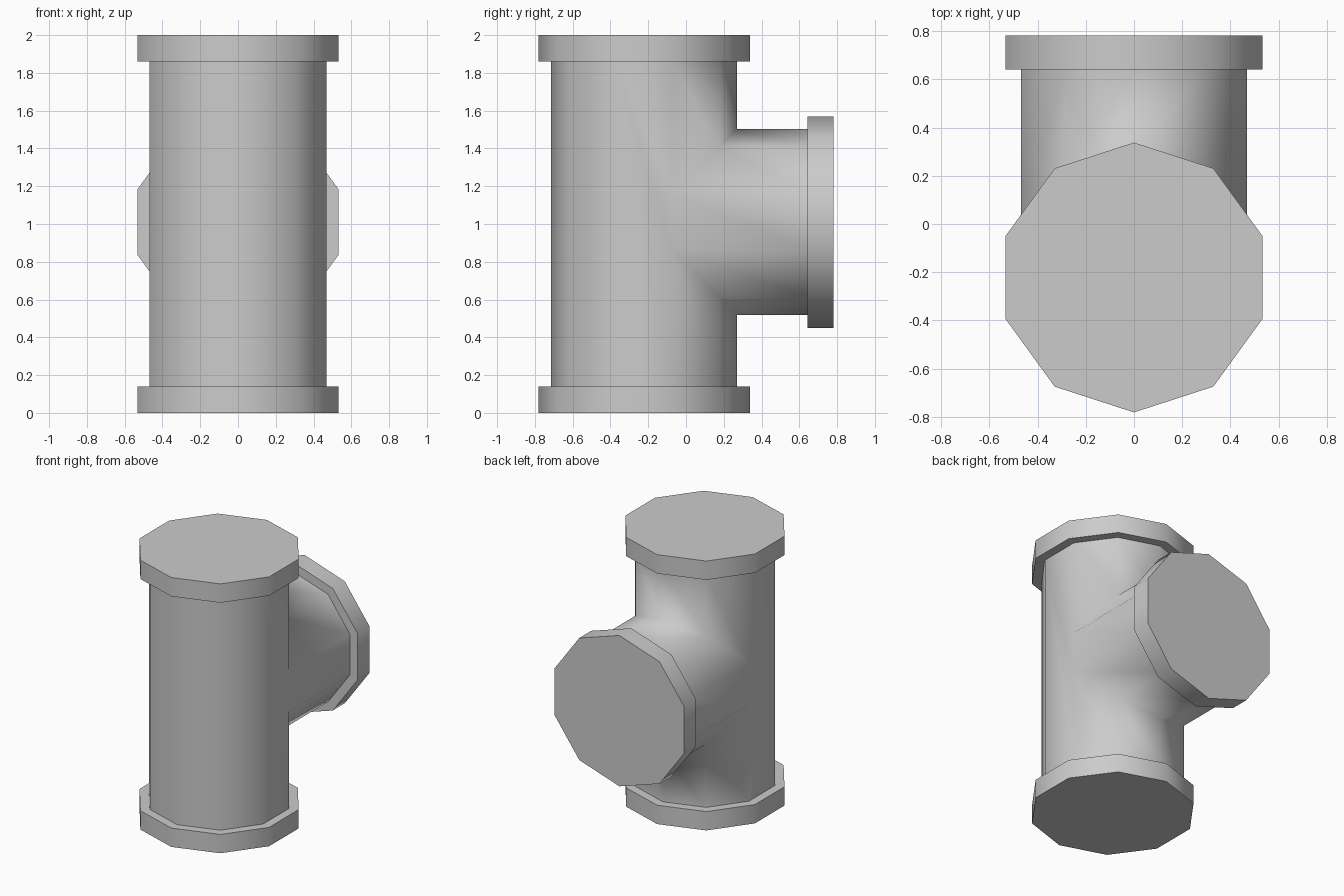
import bpy, bmesh, math
from mathutils import Vector

if "Cube" in bpy.data.objects:
    bpy.data.objects.remove(bpy.data.objects["Cube"])

N = 10            # sides of every tube
R, RF = 0.493, 0.56   # tube and flange radii
YC, ZC = -0.222, 1.01  # run axis (y) and branch axis (z)
LIP = 0.14        # flange thickness
Z_TOP, Y_END = 2.0, 0.782


def finish(bm, name):
    bmesh.ops.recalc_face_normals(bm, faces=bm.faces)
    mesh = bpy.data.meshes.new(name)
    bm.to_mesh(mesh)
    bm.free()
    ob = bpy.data.objects.new(name, mesh)
    bpy.context.collection.objects.link(ob)
    bpy.ops.object.select_all(action='DESELECT')
    ob.select_set(True)
    bpy.context.view_layer.objects.active = ob
    return ob


def flange(name, inner, axis, up):
    """Closed collar: starts at the tube wall, ends in a flat cap."""
    bm = bmesh.new()
    rings = []
    for r, d in ((R, 0), (RF, 0), (RF, LIP)):
        rings.append([bm.verts.new(
            inner + axis * d
            + Vector((1, 0, 0)) * r * math.sin(k * math.tau / N)
            + up * r * math.cos(k * math.tau / N)) for k in range(N)])
    for a, b in zip(rings, rings[1:]):
        for k in range(N):
            j = (k + 1) % N
            bm.faces.new((a[k], a[j], b[j], b[k]))
    bm.faces.new(rings[-1])
    finish(bm, name)
    bpy.ops.object.shade_smooth_by_angle(angle=math.radians(40))


def tee_body():
    bm = bmesh.new()

    def offset(k):
        a = k * math.tau / N
        return R * math.sin(a), R * math.cos(a)

    # run tube rings, back columns are k = -2..2
    def ring(z):
        return {k: bm.verts.new((offset(k)[0], YC + offset(k)[1], z))
                for k in range(-2, N - 2)}
    low, high = ring(LIP), ring(Z_TOP - LIP)

    # saddle where the equal tubes meet, and the outer end of the branch
    def loop(y_end=None):
        out = []
        for sign, ks in ((1, range(-2, 3)), (-1, range(2, -3, -1))):
            for k in ks:
                x, o = offset(k)
                y = YC + o if y_end is None else y_end
                out.append(bm.verts.new((x, y, ZC + sign * o)))
        return out
    saddle, end = loop(), loop(Y_END - LIP)
    s_hi = {k: saddle[k + 2] for k in range(-2, 3)}
    s_lo = {k: saddle[7 - k] for k in range(-2, 3)}

    # front wall, flat sides, back wall above and below the branch
    for k in range(3, 7):
        bm.faces.new((low[k], low[k + 1], high[k + 1], high[k]))
    for b, f in ((2, 3), (-2, 7)):
        bm.faces.new((low[f], high[f], high[b], s_hi[b], s_lo[b], low[b]))
    for k in range(-2, 2):
        bm.faces.new((low[k], low[k + 1], s_lo[k + 1], s_lo[k]))
        bm.faces.new((s_hi[k], s_hi[k + 1], high[k + 1], high[k]))
    # branch wall
    for k in range(N):
        j = (k + 1) % N
        bm.faces.new((saddle[k], saddle[j], end[j], end[k]))
    finish(bm, "tee_body")
    bpy.ops.object.shade_smooth()


X, Y, Z = Vector((1, 0, 0)), Vector((0, 1, 0)), Vector((0, 0, 1))
tee_body()
flange("bottom_flange", Vector((0, YC, LIP)), -Z, Y)
flange("top_flange", Vector((0, YC, Z_TOP - LIP)), Z, Y)
flange("branch_flange", Vector((0, Y_END - LIP, ZC)), Y, Z)
